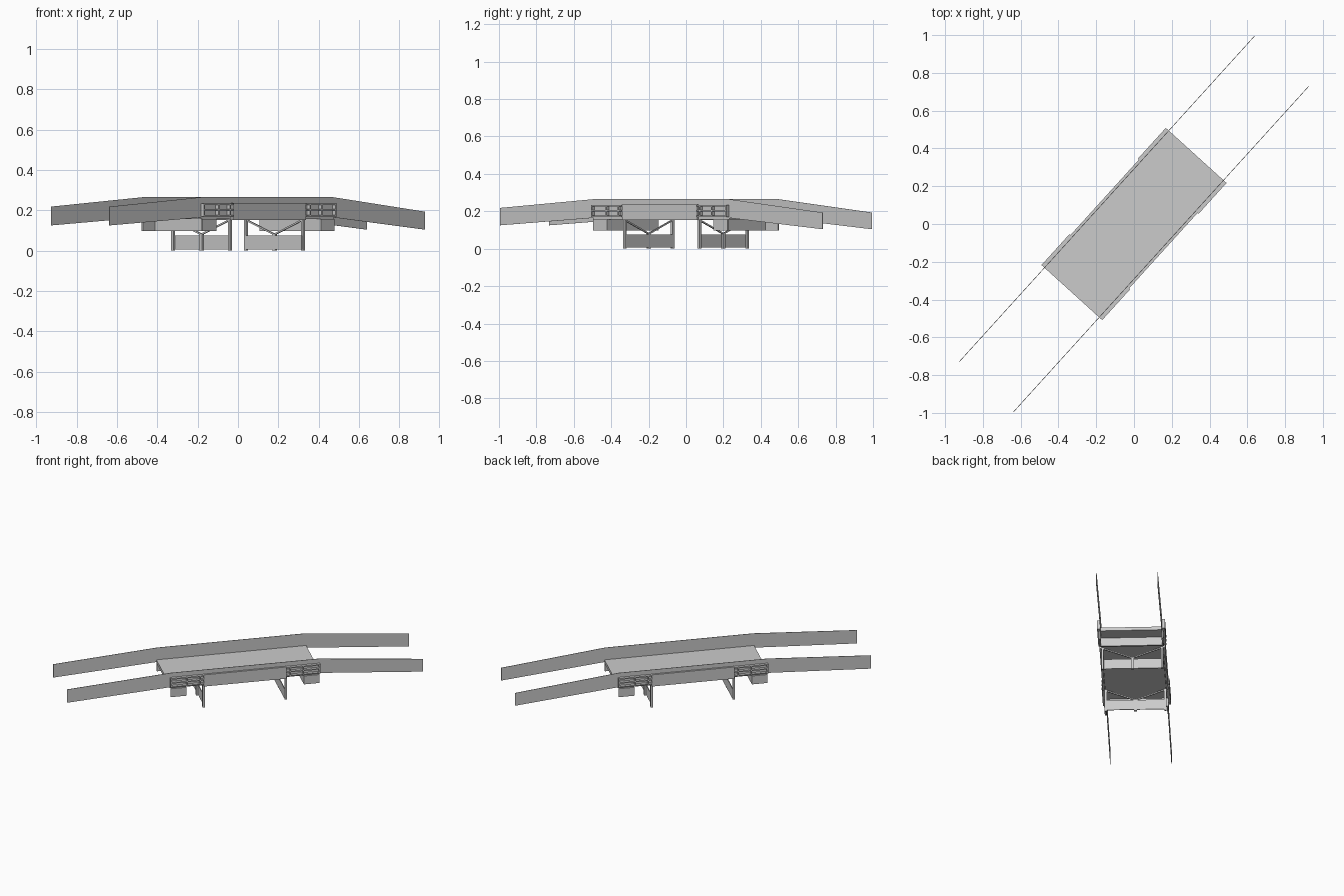
import bpy, bmesh, math
from mathutils import Matrix, Vector

if "Cube" in bpy.data.objects:
    bpy.data.objects.remove(bpy.data.objects["Cube"])

# the bridge is built along local X, then turned to run diagonally
TURN = Matrix.Rotation(math.radians(47.8), 4, 'Z')


def finish(name, bm):
    bmesh.ops.recalc_face_normals(bm, faces=bm.faces)
    bm.transform(TURN)
    me = bpy.data.meshes.new(name)
    bm.to_mesh(me)
    bm.free()
    ob = bpy.data.objects.new(name, me)
    bpy.context.collection.objects.link(ob)
    return ob


def add_box(bm, x, y, z):
    c = Vector(((x[0] + x[1]) / 2, (y[0] + y[1]) / 2, (z[0] + z[1]) / 2))
    s = (abs(x[1] - x[0]), abs(y[1] - y[0]), abs(z[1] - z[0]))
    bmesh.ops.create_cube(bm, size=1, matrix=Matrix.Translation(c) @ Matrix.Diagonal((*s, 1)))


def boxes(name, items):
    bm = bmesh.new()
    for it in items:
        add_box(bm, *it)
    return finish(name, bm)


def add_bar(bm, a, b, t):
    a, b = Vector(a), Vector(b)
    d = b - a
    rot = d.to_track_quat('Z', 'Y').to_matrix().to_4x4()
    bmesh.ops.create_cube(bm, size=1, matrix=Matrix.Translation((a + b) / 2) @ rot
                          @ Matrix.Diagonal((t, t, d.length, 1)))


# deck slab
boxes("deck", [((-0.49, 0.49), (-0.195, 0.195), (0.157, 0.18))])

# parapets: thin bent plates sloping down at both ends
profile = [(-1.165, 0.125, 0.218), (-0.485, 0.165, 0.265),
           (0.485, 0.165, 0.265), (1.165, 0.104, 0.193)]
for side, tag in ((1, "left"), (-1, "right")):
    bm = bmesh.new()
    rows = [[bm.verts.new((x, side * y, z)) for y, z in
             ((0.194, lo), (0.194, hi), (0.197, hi), (0.197, lo))] for x, lo, hi in profile]
    for r0, r1 in zip(rows, rows[1:]):
        for i in range(4):
            j = (i + 1) % 4
            bm.faces.new((r0[i], r0[j], r1[j], r1[i]))
    bm.faces.new(rows[0])
    bm.faces.new(rows[-1])
    finish(tag + "_parapet", bm)

    # outer girder panel at midspan
    boxes(tag + "_girder", [((-0.27, 0.27), (side * 0.197, side * 0.21), (0.153, 0.235))])

    # open rail frames at both ends of the girder
    for e in (-1, 1):
        a, b = e * 0.27, e * 0.49
        y = (side * 0.197, side * 0.217)
        parts = [((a, b), y, z) for z in ((0.226, 0.234), (0.198, 0.206), (0.17, 0.177))]
        parts += [((e * (u - 0.004), e * (u + 0.004)), y, (0.17, 0.234))
                  for u in (0.295, 0.38, 0.486)]
        boxes(tag + "_end_frame", parts)

for e in (-1, 1):
    # abutment: cross wall with two wing walls opening outwards
    boxes("abutment", [((e * 0.385, e * 0.397), (-0.2, 0.2), (0.098, 0.157)),
                       ((e * 0.385, e * 0.487), (-0.205, -0.195), (0.098, 0.157)),
                       ((e * 0.385, e * 0.487), (0.195, 0.205), (0.098, 0.157))])

    # pier: lower panel, two tall posts, short middle post
    x = (e * 0.262, e * 0.276)
    boxes("pier_panel", [((e * 0.26, e * 0.265), (-0.19, 0.19), (0.006, 0.076))])
    boxes("pier_posts", [(x, (-0.197, -0.183), (0, 0.157)),
                         (x, (0.183, 0.197), (0, 0.157)),
                         (x, (-0.01, 0.01), (0, 0.08))])

    # V bracing
    bm = bmesh.new()
    for s in (-1, 1):
        add_bar(bm, (e * 0.269, 0, 0.08), (e * 0.269, s * 0.187, 0.152), 0.008)
    finish("pier_brace", bm)
